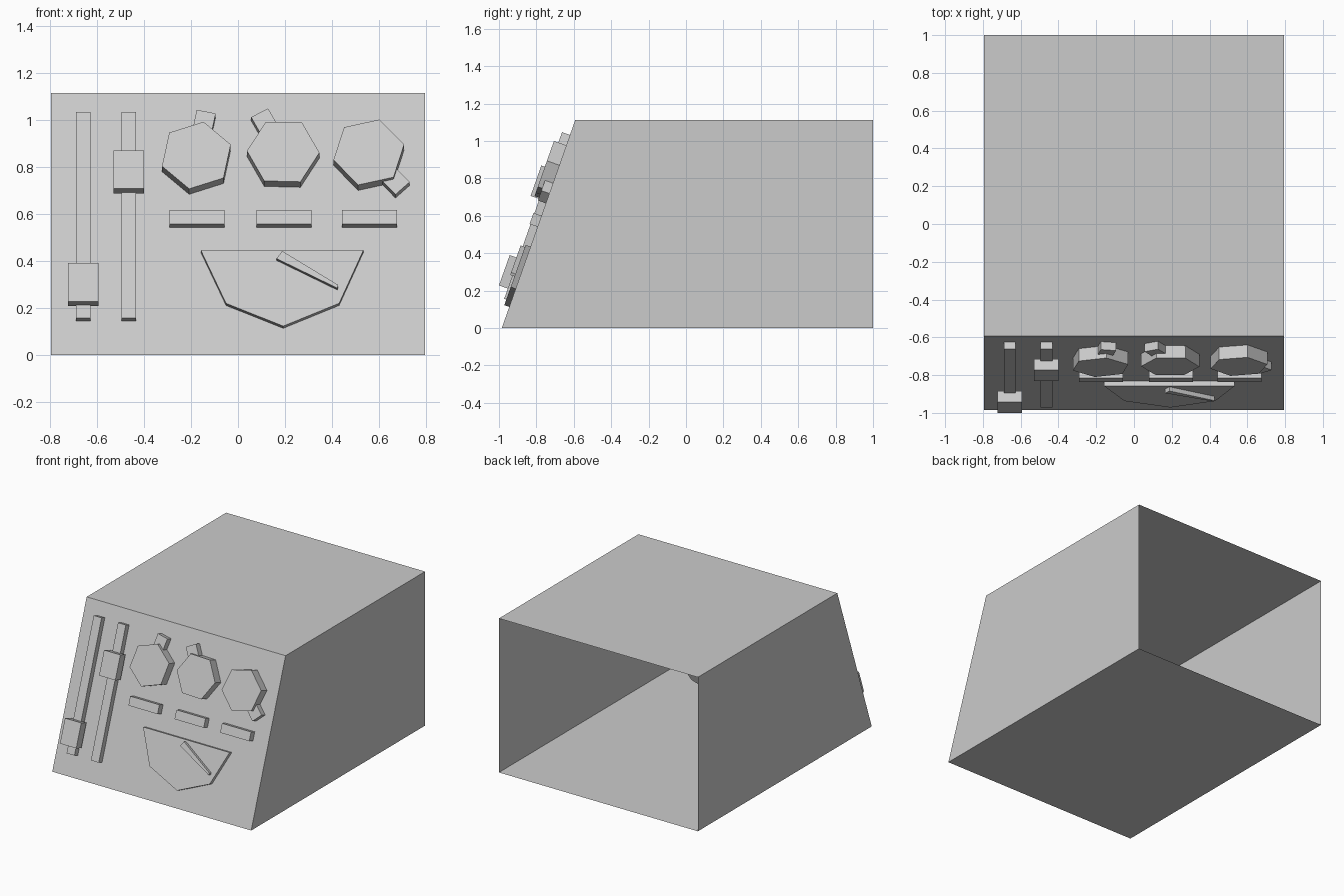
import bpy, bmesh, math
from mathutils import Matrix, Vector

cube = bpy.data.objects.get("Cube")
if cube:
    bpy.data.objects.remove(cube, do_unlink=True)

GREY = (0.6, 0.6, 0.6, 1)
mat = bpy.data.materials.new("plain grey")
mat.use_nodes = True
mat.diffuse_color = GREY
mat.node_tree.nodes["Principled BSDF"].inputs["Base Color"].default_value = GREY

HALF_W, HEIGHT = 0.795, 1.113
FRONT_LOW, FRONT_TOP, BACK = -0.985, -0.592, 1.0

# Panel frame: x across, y up the slope, z outward from the panel
up = Vector((0, FRONT_TOP - FRONT_LOW, HEIGHT)).normalized()
out = Vector((1, 0, 0)).cross(up)
PANEL = Matrix.Translation((0, FRONT_LOW, 0)) @ Matrix(((1, 0, 0), up, out)).transposed().to_4x4()


def finish(name, bm, matrix=Matrix()):
    bmesh.ops.recalc_face_normals(bm, faces=bm.faces)
    mesh = bpy.data.meshes.new(name)
    bm.to_mesh(mesh)
    bm.free()
    mesh.materials.append(mat)
    obj = bpy.data.objects.new(name, mesh)
    obj.matrix_world = matrix
    bpy.context.collection.objects.link(obj)
    return obj


def prism(name, outline, low, high, matrix=PANEL):
    """Extrude a flat outline outward between two heights."""
    bm = bmesh.new()
    face = bm.faces.new([bm.verts.new((x, y, low)) for x, y in outline])
    solid = bmesh.ops.extrude_face_region(bm, geom=[face], use_keep_orig=True)
    moved = [g for g in solid["geom"] if isinstance(g, bmesh.types.BMVert)]
    bmesh.ops.translate(bm, verts=moved, vec=(0, 0, high - low))
    return finish(name, bm, matrix)


def box(name, x, width, bottom, top, low, high):
    a, b = x - width / 2, x + width / 2
    return prism(name, [(a, bottom), (b, bottom), (b, top), (a, top)], low, high)


# Case: a sloped-front shell, open at the back
bm = bmesh.new()
profile = [(BACK, 0), (FRONT_LOW, 0), (FRONT_TOP, HEIGHT), (BACK, HEIGHT)]
sides = [[bm.verts.new((x, y, z)) for y, z in profile] for x in (-HALF_W, HALF_W)]
for side in sides:
    bm.faces.new(side)
for i in range(3):
    bm.faces.new((sides[0][i], sides[0][i + 1], sides[1][i + 1], sides[1][i]))
finish("case", bm)

# Sliders: long track with a block knob
for side, x, knob in (("right", -0.658, 0.21), ("left", -0.464, 0.718)):
    box(side + "_slider_track", x, 0.063, 0.152, 1.082, 0, 0.04)
    box(side + "_slider_knob", x, 0.13, knob, knob + 0.172, 0.028, 0.09)

# Dials: hexagons with a pointer toward one corner, and a button below each
for side, x, y, turn in (("right", -0.177, 0.875, 78.5),
                         ("middle", 0.192, 0.891, 118.5),
                         ("left", 0.556, 0.889, -47)):
    spin = PANEL @ Matrix.Translation((x, y, 0)) @ Matrix.Rotation(math.radians(turn), 4, "Z")
    hexagon = [(0.154 * math.cos(k * math.pi / 3), 0.154 * math.sin(k * math.pi / 3))
               for k in range(6)]
    prism(side + "_dial", hexagon, 0, 0.07, spin)
    prism(side + "_dial_pointer", [(0, -0.041), (0.21, -0.041), (0.21, 0.041), (0, 0.041)],
          0, 0.045, spin)
    box(side + "_button", x + 0.003, 0.233, 0.574, 0.637, 0, 0.045)

# Meter: five-sided block set through the panel, with a tapered needle
prism("meter", [(-0.158, 0.462), (-0.051, 0.223), (0.192, 0.12), (0.43, 0.223), (0.533, 0.462)],
      -0.25, 0.028)
prism("meter_needle", [(0.164, 0.416), (0.422, 0.283), (0.426, 0.297), (0.188, 0.45)], 0.02, 0.052)
